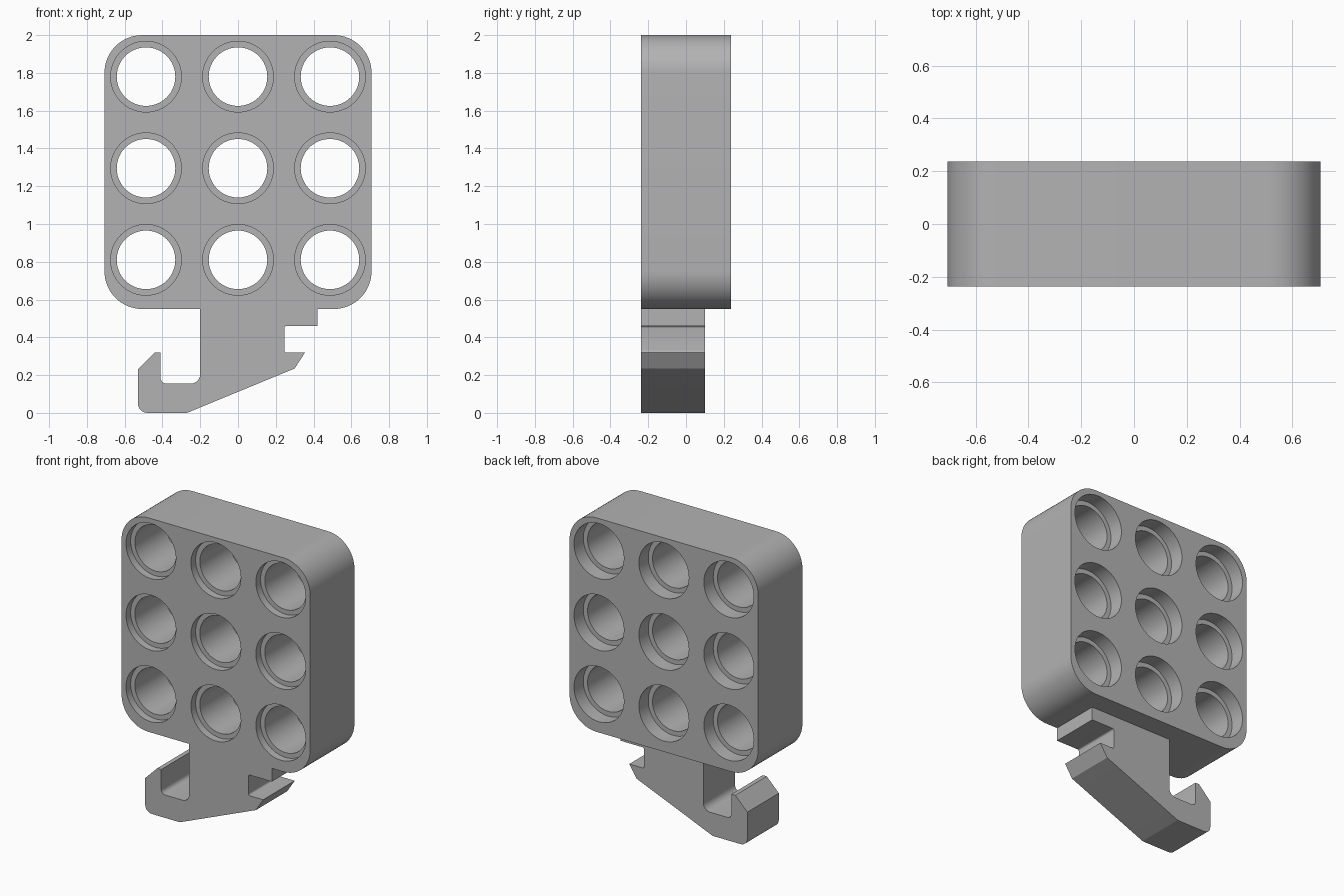
import bpy, bmesh, math
from mathutils import Vector

if "Cube" in bpy.data.objects:
    bpy.data.objects.remove(bpy.data.objects["Cube"], do_unlink=True)

FRONT, BACK, HOOK_BACK = -0.237, 0.237, 0.1

# Single plain plastic colour
grey = bpy.data.materials.new("plain_grey")
grey.use_nodes = True
colour = (0.45, 0.45, 0.45, 1)
grey.diffuse_color = colour
grey.node_tree.nodes["Principled BSDF"].inputs["Base Color"].default_value = colour


def rounded(corners):
    """Turn (x, z, radius) corners into an outline with filleted corners."""
    outline = []
    for i, (x, z, r) in enumerate(corners):
        p = Vector((x, z))
        if not r:
            outline.append(p)
            continue
        a = (Vector(corners[i - 1][:2]) - p).normalized()
        b = (Vector(corners[(i + 1) % len(corners)][:2]) - p).normalized()
        half = a.angle(b) / 2
        centre = p + (a + b).normalized() * r / math.sin(half)
        start = p + a * r / math.tan(half) - centre
        end = p + b * r / math.tan(half) - centre
        sweep = start.angle_signed(end)
        steps = 16 if r > 0.1 else 6
        for k in range(steps + 1):
            t = -sweep * k / steps
            c, s = math.cos(t), math.sin(t)
            outline.append(centre + Vector((start.x * c - start.y * s,
                                            start.x * s + start.y * c)))
    return outline


def finish(name, bm):
    bmesh.ops.recalc_face_normals(bm, faces=bm.faces)
    mesh = bpy.data.meshes.new(name)
    bm.to_mesh(mesh)
    bm.free()
    mesh.materials.append(grey)
    ob = bpy.data.objects.new(name, mesh)
    bpy.context.collection.objects.link(ob)
    return ob


def extrude_outline(name, corners, y0, y1):
    bm = bmesh.new()
    face = bm.faces.new([bm.verts.new((p.x, y0, p.y)) for p in rounded(corners)])
    ext = bmesh.ops.extrude_face_region(bm, geom=[face])["geom"]
    bmesh.ops.translate(bm, vec=(0, y1 - y0, 0),
                        verts=[v for v in ext if isinstance(v, bmesh.types.BMVert)])
    return finish(name, bm)


def smooth(ob):
    bpy.ops.object.select_all(action='DESELECT')
    ob.select_set(True)
    bpy.context.view_layer.objects.active = ob
    bpy.ops.object.shade_smooth_by_angle(angle=math.radians(30))


# Rounded block
block = extrude_outline("holder_block", [(-0.707, 0.55, 0.2), (0.707, 0.55, 0.2),
                                         (0.707, 2, 0.2), (-0.707, 2, 0.2)], FRONT, BACK)

# Stepped spindles that cut the through holes with a recess at each end
BORE, RIM, FRONT_STEP, BACK_STEP, SIDES = 0.155, 0.187, 0.05, 0.1, 64
profile = [(RIM, FRONT - 0.1), (RIM, FRONT + FRONT_STEP), (BORE, FRONT + FRONT_STEP),
           (BORE, BACK - BACK_STEP), (RIM, BACK - BACK_STEP), (RIM, BACK + 0.1)]
bm = bmesh.new()
for x in (-0.487, 0, 0.487):
    for z in (0.81, 1.295, 1.78):
        rings = [[bm.verts.new((x + r * math.cos(math.tau * k / SIDES), y,
                                z + r * math.sin(math.tau * k / SIDES)))
                  for k in range(SIDES)] for r, y in profile]
        for lower, upper in zip(rings, rings[1:]):
            for k in range(SIDES):
                n = (k + 1) % SIDES
                bm.faces.new((lower[k], lower[n], upper[n], upper[k]))
        bm.faces.new(rings[0])
        bm.faces.new(rings[-1])
cutter = finish("hole_cutter", bm)

cut = block.modifiers.new("holes", 'BOOLEAN')
cut.operation = 'DIFFERENCE'
cut.solver = 'EXACT'
cut.object = cutter
bpy.context.view_layer.objects.active = block
bpy.ops.object.modifier_apply(modifier=cut.name)
bpy.data.objects.remove(cutter, do_unlink=True)
smooth(block)

# Hanging clip: hook on one side, notched catch on the other
clip = extrude_outline("rail_clip", [
    (-0.2, 0.55, 0), (-0.2, 0.155, 0.05), (-0.41, 0.155, 0.03), (-0.41, 0.32, 0),
    (-0.44, 0.32, 0), (-0.53, 0.23, 0), (-0.53, 0, 0.05), (-0.27, 0, 0.03),
    (0.3, 0.235, 0), (0.355, 0.32, 0), (0.245, 0.32, 0.012), (0.245, 0.46, 0.012),
    (0.42, 0.46, 0), (0.42, 0.55, 0)], FRONT, HOOK_BACK)
smooth(clip)
